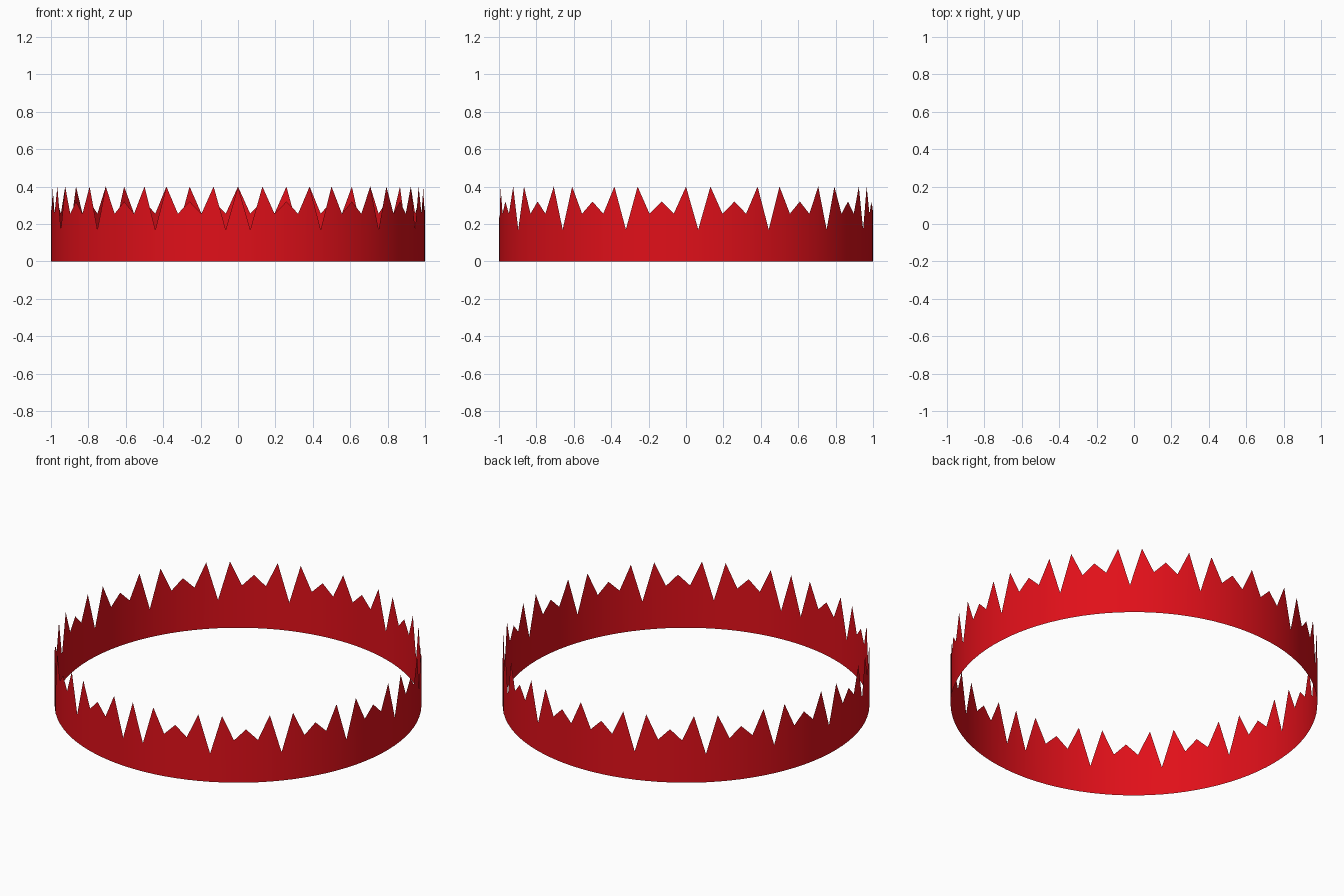
import bpy, bmesh
from math import pi, cos, sin

if "Cube" in bpy.data.objects:
    bpy.data.objects.remove(bpy.data.objects["Cube"])

# Repeating rim heights: two tall teeth, then one short tooth
RIM = [0.40, 0.17, 0.40, 0.255, 0.32, 0.255]
STEPS = 48  # columns over the right half of the ring

# Open, single-sheet band: right half
bm = bmesh.new()
columns = []
for i in range(STEPS + 1):
    a = -pi / 2 + pi * i / STEPS
    x, y = cos(a), sin(a)
    columns.append([bm.verts.new((x, y, z)) for z in (0, RIM[i % len(RIM)])])
for (b0, t0), (b1, t1) in zip(columns, columns[1:]):
    bm.faces.new((b0, b1, t1, t0))

mesh = bpy.data.meshes.new("toothed_band")
bm.to_mesh(mesh)
bm.free()
for p in mesh.polygons:
    p.use_smooth = True
band = bpy.data.objects.new("toothed_band", mesh)
bpy.context.collection.objects.link(band)

# Left half mirrors the right
mirror = band.modifiers.new("mirror", 'MIRROR')
mirror.use_axis = (True, False, False)
mirror.merge_threshold = 0.001

# Red finish
red = bpy.data.materials.new("red")
red.diffuse_color = (0.75, 0.005, 0.01, 1)
red.use_nodes = True
red.node_tree.nodes["Principled BSDF"].inputs["Base Color"].default_value = red.diffuse_color
mesh.materials.append(red)
